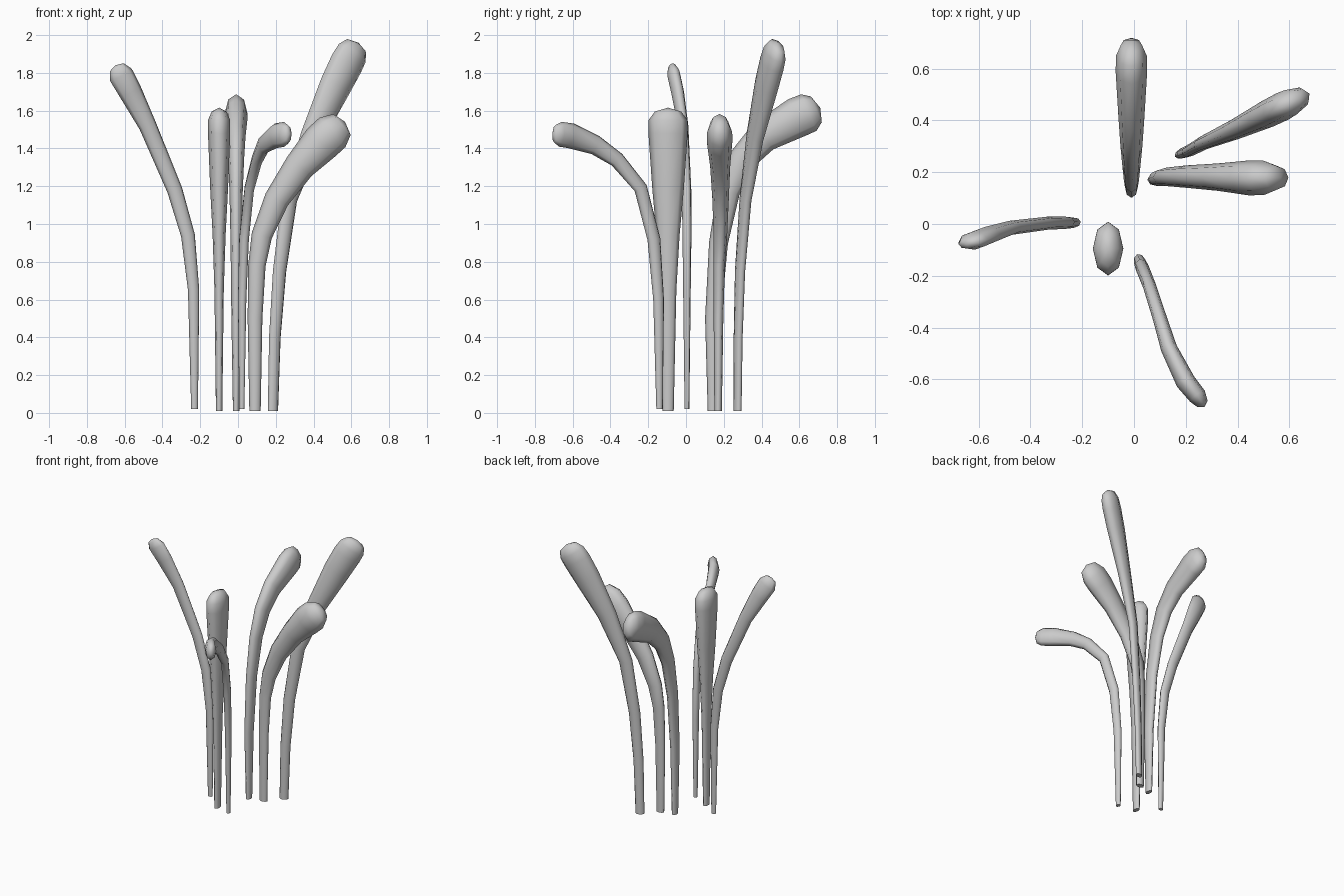
import bpy, bmesh, math
from mathutils import Vector

SIDES = 8


def stalk(name, bend, points, flat):
    """Flattened eight-sided tube. points: (x, y, z, radius in the bend plane);
    bend: horizontal bend direction; flat: (base, tip) cross radius ratio."""
    side = Vector((-bend[1], bend[0], 0)).normalized()
    path = [Vector(p[:3]) for p in points]
    n = len(path)
    bm = bmesh.new()
    rings = []
    for i, c in enumerate(path):
        t = (path[min(i + 1, n - 1)] - path[max(i - 1, 0)]).normalized()
        across = (side - t * side.dot(t)).normalized()
        main = across.cross(t).normalized()
        r = points[i][3]
        s = r * (flat[0] + (flat[1] - flat[0]) * i / (n - 1))
        rings.append([bm.verts.new(c + main * r * math.cos(a) + across * s * math.sin(a))
                      for a in (2 * math.pi * k / SIDES for k in range(SIDES))])
    for a, b in zip(rings, rings[1:]):
        for k in range(SIDES):
            j = (k + 1) % SIDES
            bm.faces.new((a[k], a[j], b[j], b[k]))
    bm.faces.new(rings[0][::-1])
    # low pointed cap on the bulb
    t = (path[-1] - path[-2]).normalized()
    pole = bm.verts.new(path[-1] + t * points[-1][3] * 0.3)
    for k in range(SIDES):
        bm.faces.new((rings[-1][k], rings[-1][(k + 1) % SIDES], pole))
    bmesh.ops.recalc_face_normals(bm, faces=bm.faces)
    mesh = bpy.data.meshes.new(name)
    bm.to_mesh(mesh)
    bm.free()
    ob = bpy.data.objects.new(name, mesh)
    bpy.context.collection.objects.link(ob)
    for p in mesh.polygons:
        p.use_smooth = len(p.vertices) < SIDES
    return ob


# left stalk
stalk("left_stalk", (-1, -0.1), [
    (-.23, .005, .02, .018), (-.235, .005, .65, .03), (-.265, .005, .94, .037),
    (-.335, .003, 1.18, .041), (-.478, -.015, 1.52, .047), (-.57, -.045, 1.70, .062),
    (-.62, -.065, 1.79, .066), (-.642, -.075, 1.83, .042)], (.7, .5))

# upright middle stalk
stalk("middle_stalk", (0, -1), [
    (-.1, -.095, .01, .030), (-.1, -.095, .65, .044), (-.1, -.095, .94, .061),
    (-.1, -.095, 1.18, .083), (-.1, -.095, 1.48, .104), (-.1, -.095, 1.55, .103),
    (-.1, -.095, 1.595, .07)], (.56, .57))

# back stalk
stalk("back_stalk", (0, 1), [
    (-.01, .143, .01, .028), (-.01, .143, .5, .042), (-.01, .172, .9, .05),
    (-.01, .225, 1.17, .06), (-.01, .30, 1.345, .073), (-.01, .41, 1.465, .087),
    (-.01, .59, 1.565, .107), (-.01, .65, 1.59, .105), (-.01, .69, 1.607, .074)], (.6, .56))

# tall stalk at the back right
stalk("tall_stalk", (0.9, 0.43), [
    (.185, .273, .01, .030), (.195, .276, .4, .034), (.22, .286, .75, .039),
    (.272, .315, 1.13, .046), (.39, .365, 1.46, .067), (.515, .425, 1.73, .092),
    (.575, .455, 1.85, .097), (.605, .47, 1.905, .092), (.628, .48, 1.943, .066)], (.62, .56))

# right stalk
stalk("right_stalk", (1, 0.02), [
    (.09, .17, .01, .030), (.09, .172, .5, .039), (.10, .176, .78, .046),
    (.126, .182, .94, .055), (.205, .183, 1.13, .067), (.325, .181, 1.305, .082),
    (.44, .178, 1.43, .104), (.50, .178, 1.485, .104), (.55, .178, 1.527, .072)], (.66, .64))

# front stalk
stalk("front_stalk", (0.33, -1), [
    (.02, -.14, .02, .018), (.022, -.145, .6, .030), (.032, -.17, .92, .036),
    (.06, -.24, 1.19, .037), (.10, -.365, 1.34, .042), (.135, -.48, 1.418, .052),
    (.2, -.61, 1.467, .067), (.245, -.665, 1.475, .066), (.265, -.695, 1.478, .046)], (.8, .5))
